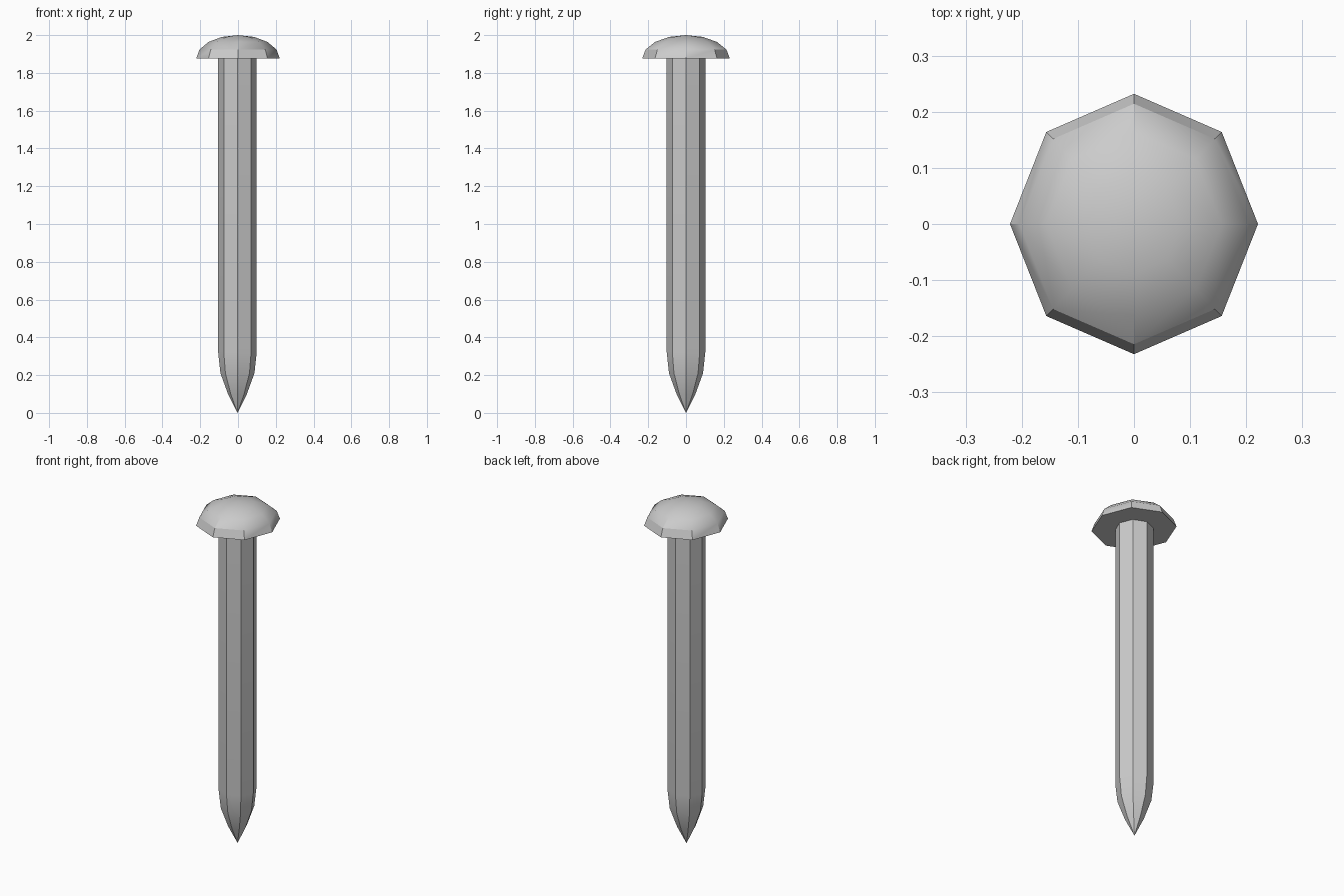
import bpy, bmesh, math

if "Cube" in bpy.data.objects:
    bpy.data.objects.remove(bpy.data.objects["Cube"])


def lathe(name, profile, sides=8, sx=1.0, sy=1.0, cx=0.0):
    """Revolve (radius, z) points, listed bottom to top; zero radius makes a point."""
    bm = bmesh.new()
    rings = []
    for r, z in profile:
        if r == 0:
            rings.append([bm.verts.new((cx, 0, z))] * sides)
        else:
            rings.append([bm.verts.new((cx + sx * r * math.cos(2 * math.pi * i / sides),
                                        sy * r * math.sin(2 * math.pi * i / sides), z))
                          for i in range(sides)])
    for a, b in zip(rings, rings[1:]):
        for i in range(sides):
            j = (i + 1) % sides
            bm.faces.new(list(dict.fromkeys((a[i], a[j], b[j], b[i]))))
    # flat caps on open ends
    for ring, (r, z) in ((rings[0], profile[0]), (rings[-1], profile[-1])):
        if r > 0:
            bm.faces.new(ring)
    bmesh.ops.recalc_face_normals(bm, faces=bm.faces)
    mesh = bpy.data.meshes.new(name)
    bm.to_mesh(mesh)
    bm.free()
    ob = bpy.data.objects.new(name, mesh)
    bpy.context.collection.objects.link(ob)
    bpy.ops.object.select_all(action='DESELECT')
    ob.select_set(True)
    bpy.context.view_layer.objects.active = ob
    bpy.ops.object.shade_smooth_by_angle(angle=math.radians(30))
    return ob


# Octagonal shaft with pointed tip
lathe("nail_shaft", [(0, 0), (0.05, 0.1), (0.09, 0.21), (0.102, 0.32), (0.102, 1.876)],
      cx=-0.003)

# Domed head: flattened half sphere, flat underside
dome = [(math.cos(math.radians(a)), 1.876 + 0.124 * math.sin(math.radians(a)))
        for a in (0, 22.5, 45, 67.5)]
lathe("nail_head", dome + [(0, 2.0)], sx=0.221, sy=0.232)
